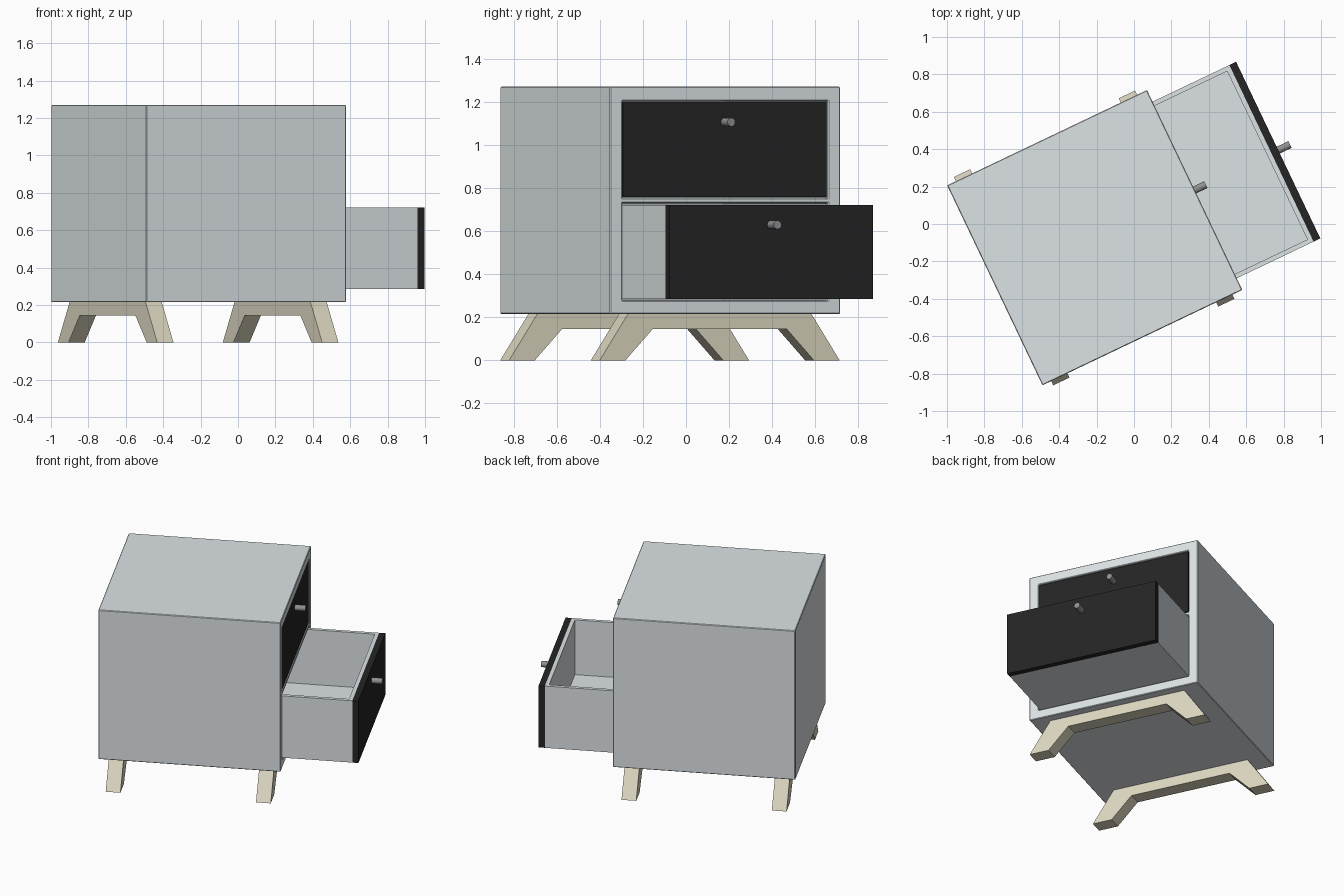
import bpy, bmesh, math
from mathutils import Matrix, Vector

if "Cube" in bpy.data.objects:
    bpy.data.objects.remove(bpy.data.objects["Cube"])

# Local frame: +x is the drawer side, y is the width; the whole unit is turned on the floor
PLACE = Matrix.Translation((-0.21, -0.073, 0)) @ Matrix.Rotation(math.radians(25.5), 4, 'Z')


def material(name, color):
    m = bpy.data.materials.new(name)
    m.diffuse_color = (*color, 1)
    m.use_nodes = True
    m.node_tree.nodes["Principled BSDF"].inputs["Base Color"].default_value = m.diffuse_color
    return m


GREY = material("painted_grey", (0.72, 0.77, 0.79))
BLACK = material("black_front", (0.018, 0.018, 0.018))
WOOD = material("pale_wood", (0.72, 0.68, 0.53))
METAL = material("metal", (0.28, 0.28, 0.28))


def finish(name, bm, mat, bevel=0.0):
    bmesh.ops.recalc_face_normals(bm, faces=bm.faces)
    me = bpy.data.meshes.new(name)
    bm.to_mesh(me)
    bm.free()
    ob = bpy.data.objects.new(name, me)
    bpy.context.collection.objects.link(ob)
    ob.matrix_world = PLACE
    if mat:
        me.materials.append(mat)
    if bevel:
        b = ob.modifiers.new("edge", 'BEVEL')
        b.width, b.segments = bevel, 1
    return ob


def box_bm(lo, hi):
    lo, hi = Vector(lo), Vector(hi)
    bm = bmesh.new()
    mat = Matrix.Translation((lo + hi) / 2) @ Matrix.Diagonal((*(hi - lo), 1))
    bmesh.ops.create_cube(bm, size=1, matrix=mat)
    return bm


# Cabinet shell with two drawer openings
cabinet = finish("cabinet", box_bm((-0.592, -0.592, 0.215), (0.592, 0.592, 1.27)), GREY, 0.004)
cabinet.modifiers.clear()
for label, z0, z1 in (("lower", 0.277, 0.73), ("upper", 0.752, 1.205)):
    cutter = finish(label + "_opening_cutter",
                    box_bm((-0.53, -0.529, z0), (0.7, 0.529, z1)), None)
    cutter.hide_render = True
    cutter.hide_set(True)
    cut = cabinet.modifiers.new(label + "_opening", 'BOOLEAN')
    cut.object, cut.operation, cut.solver = cutter, 'DIFFERENCE', 'EXACT'
edge = cabinet.modifiers.new("edge", 'BEVEL')
edge.width, edge.segments = 0.004, 1


# Drawer: open tray, black front, round pull
def drawer(label, face_x, z0, z1):
    w = 0.523
    bm = box_bm((face_x - 1.09, -w, z0), (face_x - 0.04, w, z1))
    top = max(bm.faces, key=lambda f: f.calc_center_median().z)
    bmesh.ops.inset_region(bm, faces=[top], thickness=0.035)
    ext = bmesh.ops.extrude_discrete_faces(bm, faces=[top])["faces"]
    bmesh.ops.translate(bm, verts=ext[0].verts, vec=(0, 0, z0 + 0.05 - z1))
    finish(label + "_drawer_tray", bm, GREY)
    finish(label + "_drawer_front", box_bm((face_x - 0.04, -w, z0), (face_x, w, z1)), BLACK)
    bm = bmesh.new()
    bmesh.ops.create_cone(bm, cap_ends=True, segments=24, radius1=0.02, radius2=0.02, depth=0.07,
                          matrix=Matrix.Translation((face_x + 0.035, 0, z1 - 0.093))
                          @ Matrix.Rotation(math.pi / 2, 4, 'Y'))
    knob = finish(label + "_drawer_pull", bm, METAL)
    bpy.context.view_layer.objects.active = knob
    bpy.ops.object.select_all(action='DESELECT')
    knob.select_set(True)
    bpy.ops.object.shade_smooth_by_angle()


drawer("lower", 1.087, 0.285, 0.722)
drawer("upper", 0.588, 0.758, 1.199)

# Leg frames: crossbar with two splayed legs, cut from one board
half = [(0.345, 0.145), (0.485, 0.0), (0.617, 0.0), (0.472, 0.215)]
outline = half + [(-y, z) for y, z in reversed(half)]
for label, x in (("front", 0.485), ("back", -0.492)):
    bm = bmesh.new()
    face = bm.faces.new([bm.verts.new((x - 0.048, y, z)) for y, z in outline])
    ext = bmesh.ops.extrude_face_region(bm, geom=[face])["geom"]
    bmesh.ops.translate(bm, vec=(0.096, 0, 0),
                        verts=[v for v in ext if isinstance(v, bmesh.types.BMVert)])
    finish(label + "_leg_frame", bm, WOOD)
